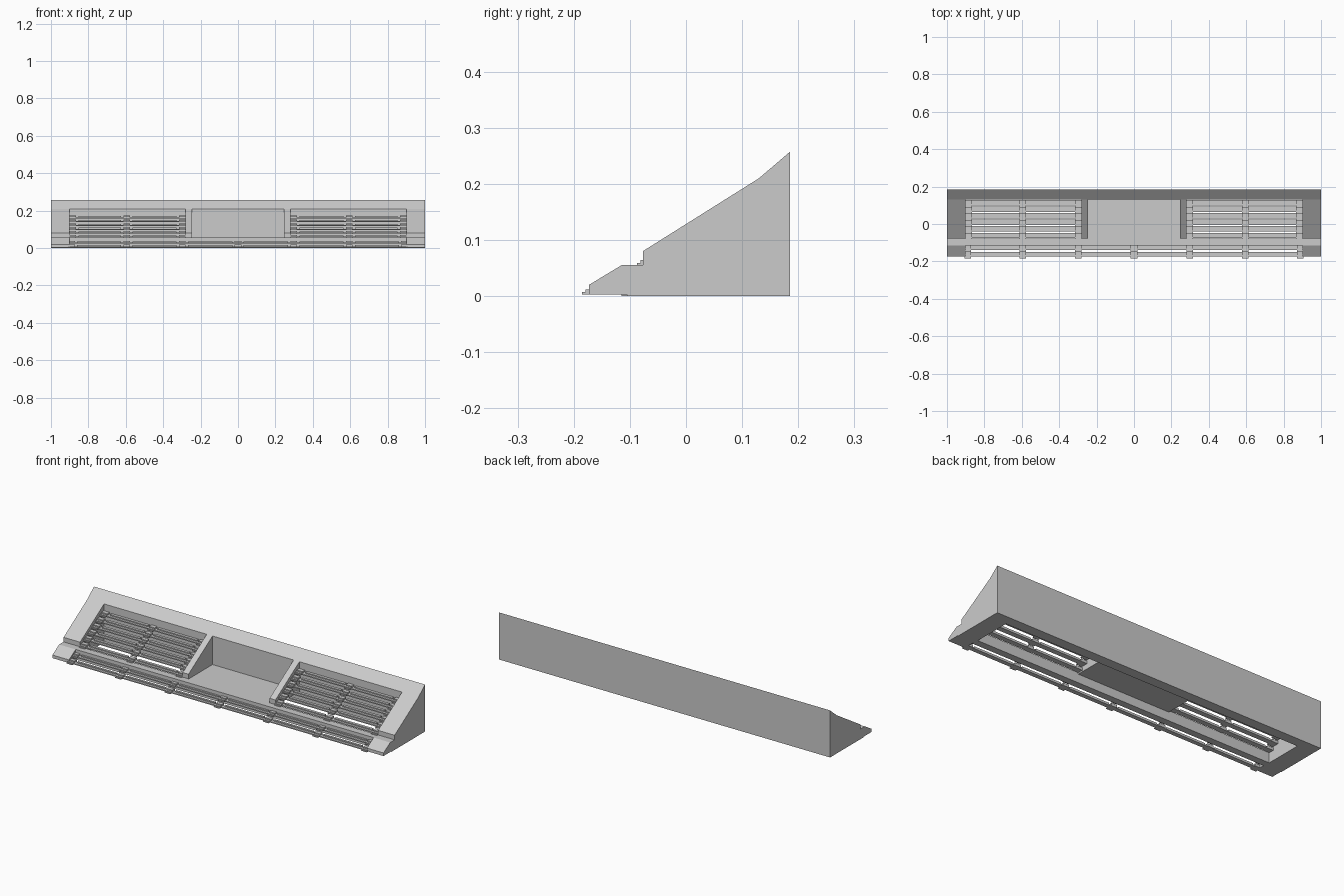
import bpy, bmesh

if "Cube" in bpy.data.objects:
    bpy.data.objects.remove(bpy.data.objects["Cube"])

grey = bpy.data.materials.new("mid grey")
grey.diffuse_color = (0.6, 0.6, 0.6, 1)
grey.use_nodes = True
grey.node_tree.nodes["Principled BSDF"].inputs["Base Color"].default_value = grey.diffuse_color


def add_prism(bm, profile, x0, x1):
    """Extrude a (y, z) profile along x."""
    a = [bm.verts.new((x0, y, z)) for y, z in profile]
    b = [bm.verts.new((x1, y, z)) for y, z in profile]
    n = len(profile)
    bm.faces.new(a)
    bm.faces.new(b[::-1])
    for i in range(n):
        j = (i + 1) % n
        bm.faces.new((a[i], b[i], b[j], a[j]))


def make_part(name, prisms):
    bm = bmesh.new()
    for profile, x0, x1 in prisms:
        add_prism(bm, profile, x0, x1)
    bmesh.ops.recalc_face_normals(bm, faces=bm.faces)
    me = bpy.data.meshes.new(name)
    bm.to_mesh(me)
    bm.free()
    me.materials.append(grey)
    ob = bpy.data.objects.new(name, me)
    bpy.context.collection.objects.link(ob)
    return ob


def rect(y0, y1, z0, z1):
    return [(y0, z0), (y0, z1), (y1, z1), (y1, z0)]


# Solid end blocks carrying the full stepped side profile
END = [(-0.173, 0.003), (-0.173, 0.02), (-0.115, 0.055), (-0.077, 0.055),
       (-0.077, 0.08), (0.13, 0.21), (0.185, 0.257), (0.185, 0),
       (-0.105, 0), (-0.105, 0.003)]
make_part("end_blocks", [(END, -1, -0.9), (END, 0.9, 1)])

# Back beam and the low shelf bar joining the ends
make_part("back_beam", [([(0.13, 0), (0.13, 0.21), (0.185, 0.257), (0.185, 0)], -0.9, 0.9)])
make_part("shelf_bar", [(rect(-0.115, -0.077, 0, 0.055), -0.9, 0.9)])

# Central recess floor and its sloped side walls
make_part("recess_floor", [(rect(-0.077, 0.13, 0.047, 0.054), -0.28, 0.28)])
DIV = [(-0.077, 0.054), (-0.077, 0.08), (0.13, 0.21), (0.13, 0.054)]
make_part("recess_walls", [(DIV, -0.28, -0.245), (DIV, 0.245, 0.28)])

# Louvre slats with raised ridges, held by stepped clips
PITCH_Y, PITCH_Z = 0.035, 0.0208
CLIP = 0.0175


def louvre(name, y0, z0, count, x0, x1, clips):
    slats, holders = [], []
    for i in range(count):
        y, z = y0 + i * PITCH_Y, z0 + i * PITCH_Z
        depth = 0.028 if count > 2 else 0.024
        slats.append((rect(y, y + depth, z, z + 0.006), x0, x1))
        for a, b in zip(clips, clips[1:]):
            slats.append((rect(y + 0.013, y + depth, z + 0.006, z + 0.012),
                          a + 0.03, b - 0.03))
        steps = [(y - 0.012, z), (y - 0.012, z + 0.004), (y - 0.006, z + 0.004),
                 (y - 0.006, z + 0.009), (y + 0.006, z + 0.009),
                 (y + 0.006, z + 0.015), (y + 0.028, z + 0.015), (y + 0.028, z)]
        for c in clips:
            holders.append((steps, c - CLIP, c + CLIP))
    make_part(name + "_slats", slats)
    make_part(name + "_clips", holders)


louvre("left_grille", -0.075, 0.055, 6, -0.9, -0.28, [-0.8825, -0.595, -0.2975])
louvre("right_grille", -0.075, 0.055, 6, 0.28, 0.9, [0.2975, 0.595, 0.8825])
louvre("lower_grille", -0.173, 0.003, 2, -0.9, 0.9,
       [-0.89, -0.595, -0.2975, 0, 0.2975, 0.595, 0.89])
